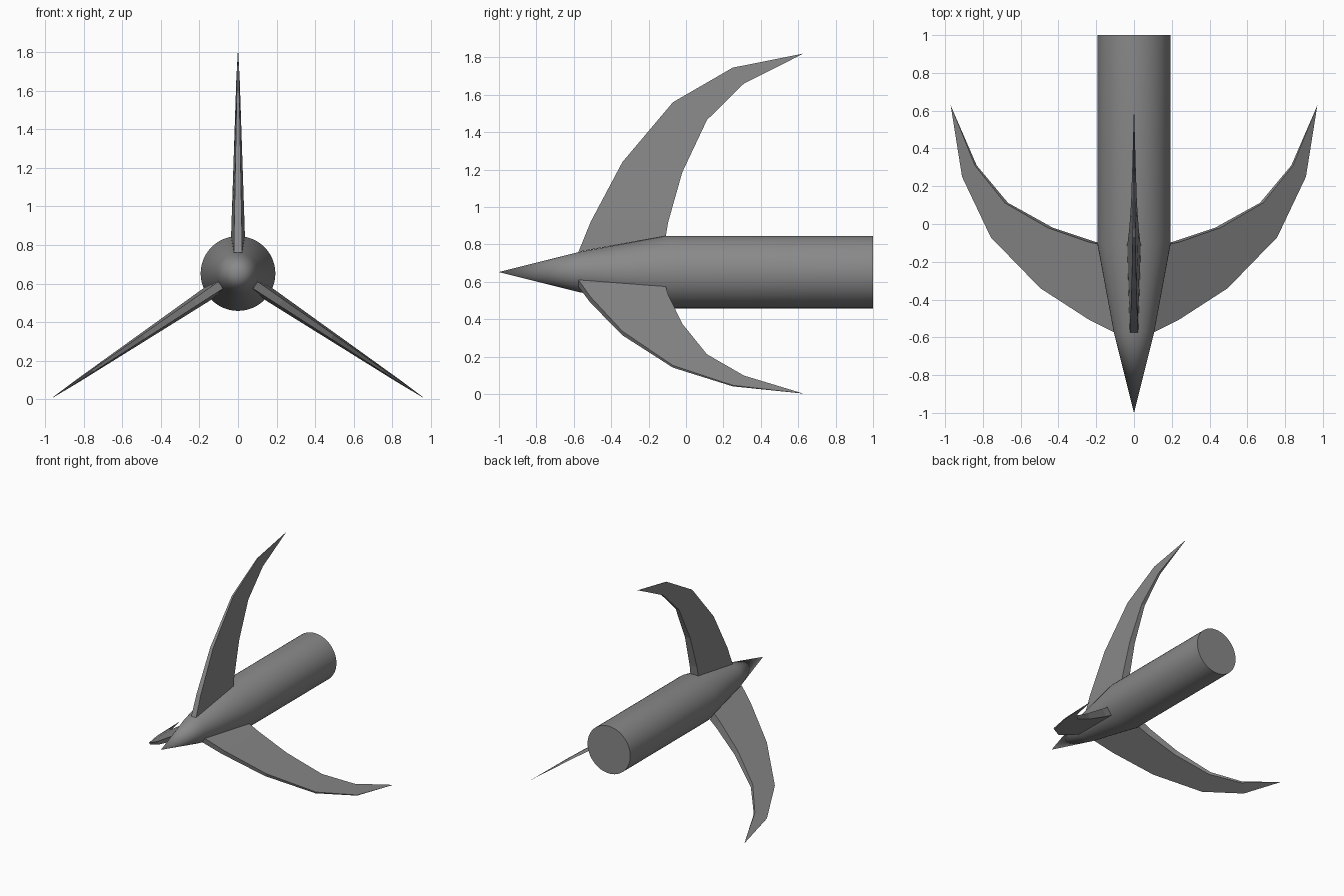
import bpy, bmesh, math
from mathutils import Matrix, Vector

if "Cube" in bpy.data.objects:
    bpy.data.objects.remove(bpy.data.objects["Cube"])

AXIS_Z = 0.652

# Dark grey for every part
dark_grey = bpy.data.materials.new("dark_grey")
dark_grey.diffuse_color = (0.25, 0.25, 0.25, 1)
dark_grey.use_nodes = True
dark_grey.node_tree.nodes["Principled BSDF"].inputs["Base Color"].default_value = dark_grey.diffuse_color


def make_object(name, bm):
    bmesh.ops.recalc_face_normals(bm, faces=bm.faces)
    mesh = bpy.data.meshes.new(name)
    bm.to_mesh(mesh)
    bm.free()
    mesh.materials.append(dark_grey)
    obj = bpy.data.objects.new(name, mesh)
    bpy.context.collection.objects.link(obj)
    return obj


# Pointed shaft: (y, radius) profile turned around the long axis
def make_shaft(sides=48):
    profile = [(-0.573, 0.107), (-0.105, 0.194), (1.0, 0.194)]
    bm = bmesh.new()
    tip = bm.verts.new((0, -1, AXIS_Z))
    rings = []
    for y, r in profile:
        rings.append([bm.verts.new((r * math.sin(a), y, AXIS_Z + r * math.cos(a)))
                      for a in (2 * math.pi * i / sides for i in range(sides))])
    for i in range(sides):
        j = (i + 1) % sides
        bm.faces.new((tip, rings[0][i], rings[0][j]))
        for a, b in zip(rings, rings[1:]):
            bm.faces.new((a[i], b[i], b[j], a[j]))
    bm.faces.new(rings[-1])
    obj = make_object("shaft", bm)
    bpy.context.view_layer.objects.active = obj
    obj.select_set(True)
    bpy.ops.object.shade_smooth_by_angle(angle=math.radians(30))
    obj.select_set(False)


# Swept blade: leading and trailing edge points (y, z), thinning to a point
LEAD = [(-0.575, 0.76), (-0.51, 0.92), (-0.34, 1.24), (-0.07, 1.56), (0.25, 1.745)]
TRAIL = [(-0.108, 0.845), (-0.095, 0.92), (-0.02, 1.185), (0.112, 1.465), (0.31, 1.66)]
TIP = (0.628, 1.82)


def make_blade(name, angle):
    turn = Matrix.Rotation(angle, 3, 'Y')
    offset = Vector((0, 0, AXIS_Z))

    def taper(edge, z):
        return 0.1 + 0.9 * (TIP[1] - z) / (TIP[1] - edge[0][1])

    bm = bmesh.new()

    def vert(x, y, z):
        return bm.verts.new(turn @ Vector((x, y, z - AXIS_Z)) + offset)

    sections = []
    for (ly, lz), (ty, tz) in zip(LEAD, TRAIL):
        lw, tw = 0.022 * taper(LEAD, lz), 0.036 * taper(TRAIL, tz)
        sections.append([vert(-lw, ly, lz), vert(lw, ly, lz),
                         vert(tw, ty, tz), vert(-tw, ty, tz)])
    tip = vert(0, *TIP)
    bm.faces.new(sections[0])
    for i in range(4):
        j = (i + 1) % 4
        for a, b in zip(sections, sections[1:]):
            bm.faces.new((a[i], a[j], b[j], b[i]))
        bm.faces.new((sections[-1][i], sections[-1][j], tip))
    make_object(name, bm)


make_shaft()
for label, degrees in (("top", 0), ("right", 123.8), ("left", -123.8)):
    make_blade(label + "_blade", math.radians(degrees))
